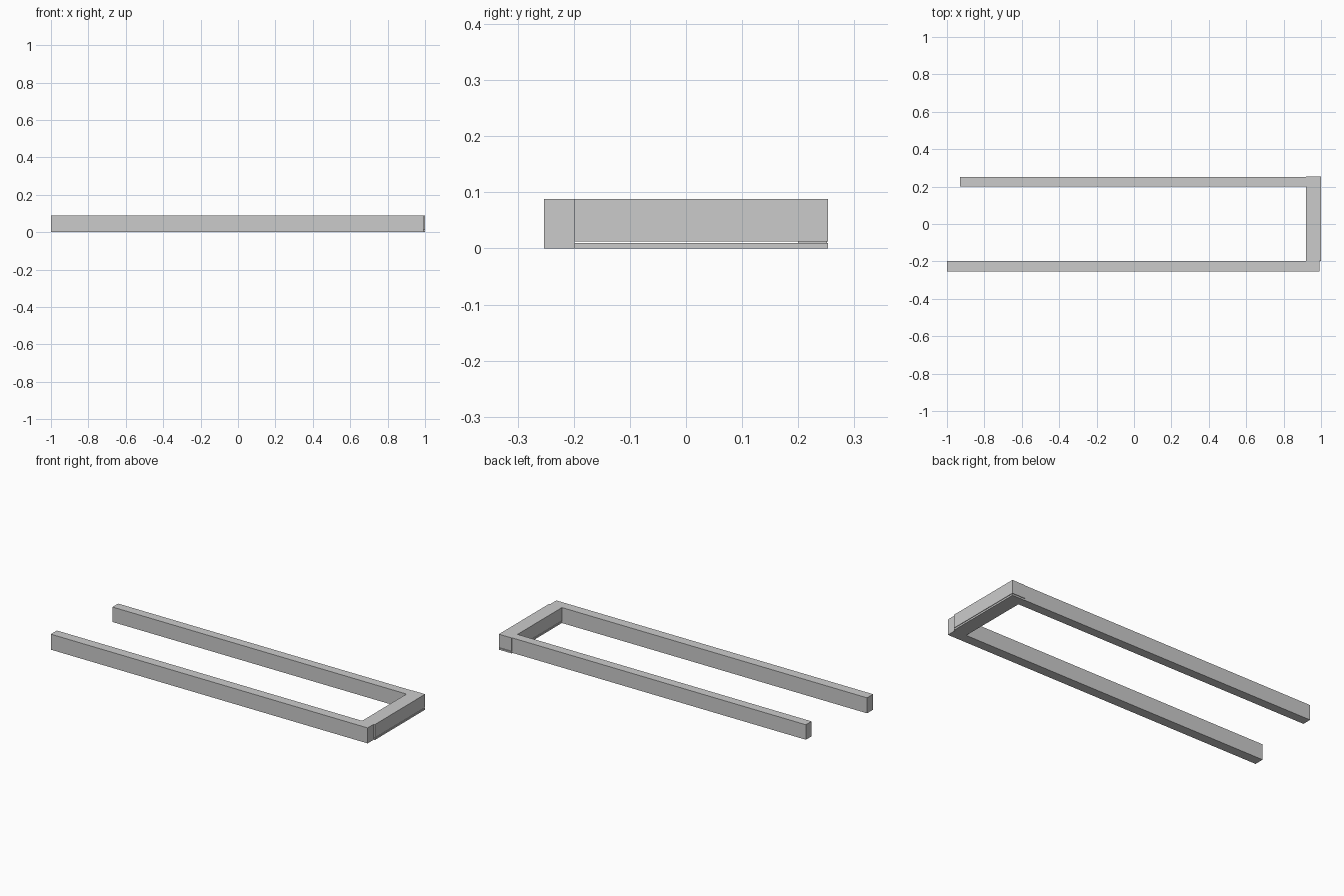
import bpy

if "Cube" in bpy.data.objects:
    bpy.data.objects.remove(bpy.data.objects["Cube"])


def box(name, x, y, z):
    """Axis-aligned box from (min, max) ranges."""
    bpy.ops.mesh.primitive_cube_add(
        size=1, location=[(r[0] + r[1]) / 2 for r in (x, y, z)])
    ob = bpy.context.object
    ob.name = name
    ob.scale = [r[1] - r[0] for r in (x, y, z)]
    bpy.ops.object.transform_apply(location=False, rotation=False, scale=True)
    return ob


# Long side rails
box("front_rail", (-1.0, 0.993), (-0.2535, -0.199), (0.0, 0.088))
box("back_rail", (-0.93, 0.922), (0.2, 0.251), (0.003, 0.088))

# End rail: thin base strip with a narrow gap under the main board
box("end_rail_board", (0.92, 1.0), (-0.199, 0.2535), (0.0125, 0.088))
box("end_rail_base_strip", (0.92, 1.0), (-0.199, 0.2535), (0.0, 0.0095))
